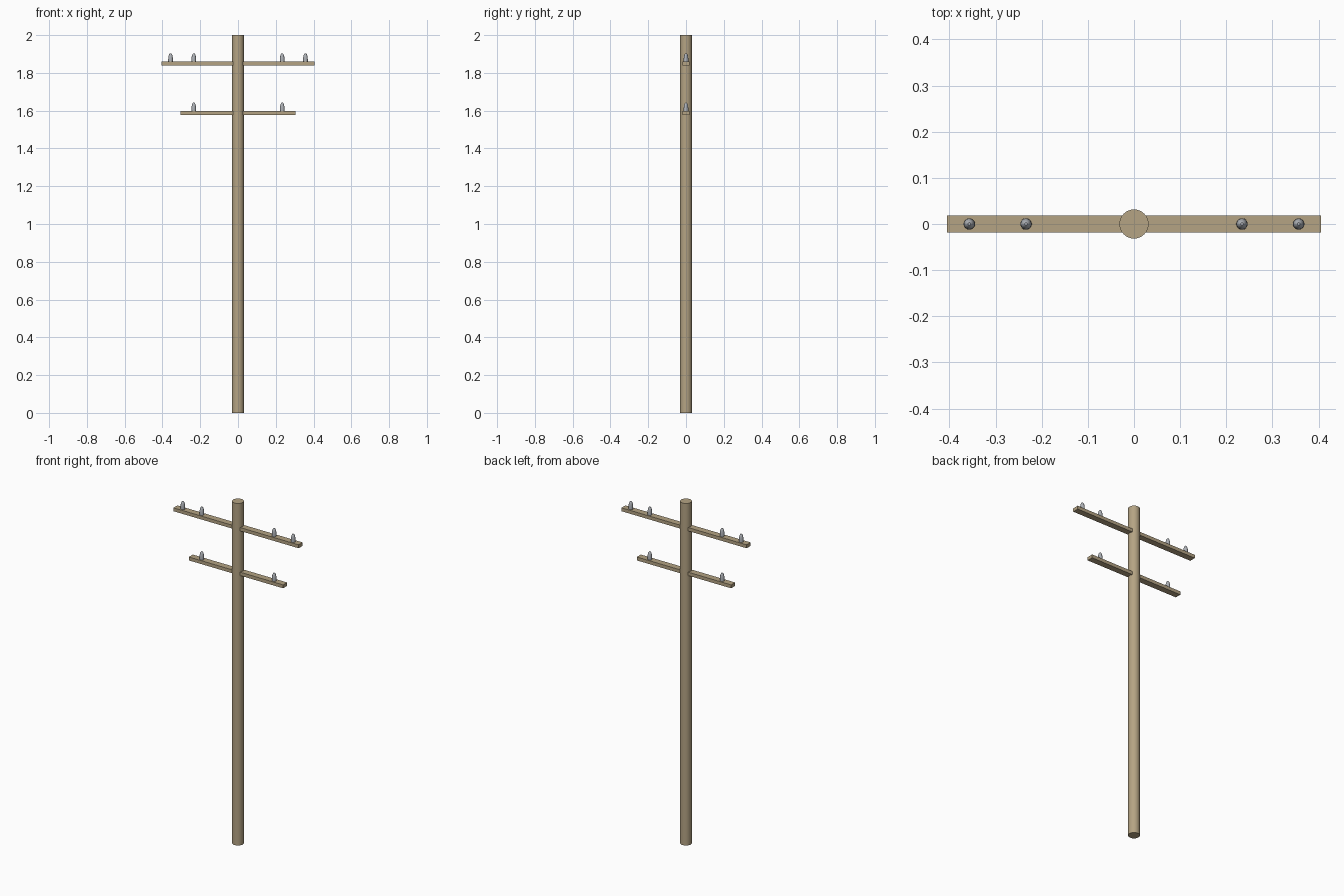
import bpy, bmesh
from math import cos, sin, tau

if "Cube" in bpy.data.objects:
    bpy.data.objects.remove(bpy.data.objects["Cube"])


def material(name, color):
    m = bpy.data.materials.new(name)
    m.diffuse_color = color
    m.use_nodes = True
    m.node_tree.nodes["Principled BSDF"].inputs["Base Color"].default_value = m.diffuse_color
    return m


WOOD = material("wood", (0.46, 0.37, 0.23, 1))
CERAMIC = material("ceramic", (0.42, 0.44, 0.47, 1))


def lathe(name, profile, loc, mat, sides):
    """Closed solid turned around z from (radius, height) points."""
    bm = bmesh.new()
    rings = [[bm.verts.new((r * cos(tau * i / sides), r * sin(tau * i / sides), z))
              for i in range(sides)] for r, z in profile]
    for a, b in zip(rings, rings[1:]):
        for i in range(sides):
            j = (i + 1) % sides
            bm.faces.new((a[i], a[j], b[j], b[i]))
    bm.faces.new(rings[0][::-1])
    bm.faces.new(rings[-1])
    mesh = bpy.data.meshes.new(name)
    bm.to_mesh(mesh)
    bm.free()
    ob = bpy.data.objects.new(name, mesh)
    bpy.context.collection.objects.link(ob)
    ob.location = loc
    mesh.materials.append(mat)
    bpy.ops.object.select_all(action='DESELECT')
    ob.select_set(True)
    bpy.context.view_layer.objects.active = ob
    bpy.ops.object.shade_smooth_by_angle(angle=0.7)
    return ob


def crossarm(name, half_length, top):
    bpy.ops.mesh.primitive_cube_add(size=1, location=(0, 0, top - 0.01))
    ob = bpy.context.object
    ob.name = name
    ob.scale = (2 * half_length, 0.037, 0.02)
    bpy.ops.object.transform_apply(location=False, rotation=False, scale=True)
    ob.data.materials.append(WOOD)


# Round pole
lathe("pole", [(0.0315, 0), (0.0315, 2)], (0, 0, 0), WOOD, 32)

# Crossarms with bullet-shaped insulators standing on top
BULLET = [(0.0125, 0), (0.0125, 0.012), (0.0115, 0.024), (0.0095, 0.034),
          (0.0065, 0.041), (0.003, 0.0445)]
for level, half, top, spots in (("upper", 0.405, 1.859, (0.234, 0.357)),
                                ("lower", 0.305, 1.598, (0.234,))):
    crossarm(level + "_crossarm", half, top)
    for x in spots:
        for side, s in (("left", -1), ("right", 1)):
            lathe(f"{level}_insulator_{side}", BULLET, (s * x, 0, top), CERAMIC, 16)
